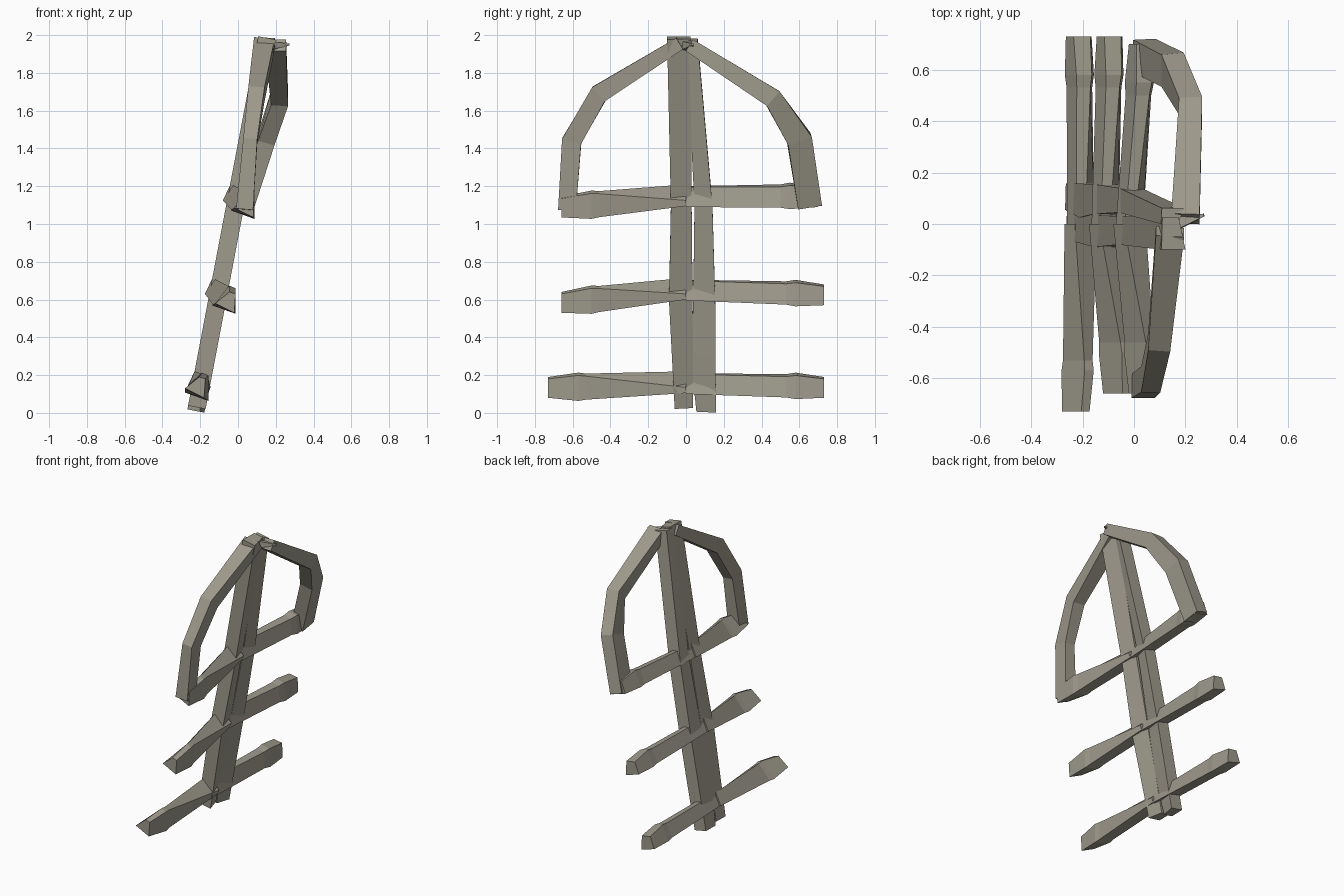
import bpy, bmesh
from mathutils import Vector

if "Cube" in bpy.data.objects:
    bpy.data.objects.remove(bpy.data.objects["Cube"])

bone = bpy.data.materials.new("weathered_bone")
bone.use_nodes = True
COLOUR = (0.34, 0.32, 0.26, 1)
bone.diffuse_color = COLOUR
bone.node_tree.nodes["Principled BSDF"].inputs["Base Color"].default_value = COLOUR


def loft(name, sections):
    """Skin a row of four-cornered sections and cap both ends."""
    bm = bmesh.new()
    rings = [[bm.verts.new(p) for p in section] for section in sections]
    for r, s in zip(rings, rings[1:]):
        for k in range(4):
            n = (k + 1) % 4
            bm.faces.new((r[k], r[n], s[n], s[k]))
    bm.faces.new(rings[0])
    bm.faces.new(rings[-1])
    bmesh.ops.recalc_face_normals(bm, faces=bm.faces)
    mesh = bpy.data.meshes.new(name)
    bm.to_mesh(mesh)
    bm.free()
    mesh.materials.append(bone)
    bpy.context.collection.objects.link(bpy.data.objects.new(name, mesh))


# Twin leaning posts: flat upper side, lower side sloping into a groove
def post(name, front_depth, back_depth, rows):
    sections = []
    for z, front, back in rows:
        x = -0.225 + 0.19 * z
        corners = ((-0.045, front), (front_depth, front),
                   (back_depth, back), (-0.042, back))
        sections.append([(x + dx, y, z - 0.19 * dx) for dx, y in corners])
    loft(name, sections)


post("front_post", 0.048, 0.022, [(0.03, -0.06, 0.038), (0.6, -0.09, 0.035),
                                  (1.1, -0.08, 0.03), (1.985, -0.1, 0.025)])
post("back_post", 0.02, 0.045, [(0.01, 0.055, 0.158), (0.3, 0.025, 0.157),
                                (0.58, 0.038, 0.155), (1.1, 0.045, 0.14),
                                (1.975, 0, 0.062)])

# Rung corner offsets in x and z: left, top, upper right, lower right
FRONT_TIP = ((-0.055, -0.005), (0.02, 0.055), (0.052, 0.045), (0.045, -0.055))
FRONT_BULGE = ((-0.06, -0.03), (0.03, 0.075), (0.065, 0.06), (0.065, -0.075))
FRONT_ROOT = ((-0.06, -0.015), (-0.02, 0.07), (0.065, -0.015), (0.052, -0.045))
BACK_TIP = ((-0.05, -0.025), (-0.02, 0.055), (0.045, 0.045), (0.05, -0.055))
BACK_BULGE = ((-0.055, -0.03), (-0.01, 0.075), (0.05, 0.06), (0.058, -0.065))
BACK_ROOT = ((-0.05, -0.02), (-0.015, 0.06), (0.02, 0.055), (0.055, -0.05))


def rung(name, root, tip, profiles):
    root, tip = Vector(root), Vector(tip)
    length = abs(tip.y - root.y)
    sections = []
    for inset, scale, corners in profiles:
        centre = tip.lerp(root, min(1, inset / length))
        sections.append([centre + Vector((dx, 0, dz)) * scale for dx, dz in corners])
    loft(name, sections)


FRONT = ((0, 1, FRONT_TIP), (0.16, 1, FRONT_BULGE),
         (0.2, 0.92, FRONT_BULGE), (1, 1, FRONT_ROOT))
BACK = ((0, 1, BACK_TIP), (0.15, 1, BACK_BULGE),
        (0.2, 0.88, BACK_BULGE), (1, 1, BACK_ROOT))

for label, root, front, back in (
        ("lower", (-0.21, 0, 0.15), (-0.225, -0.73, 0.135), (-0.215, 0.73, 0.135)),
        ("middle", (-0.115, 0, 0.645), (-0.065, -0.66, 0.585), (-0.095, 0.73, 0.625)),
        ("upper", (-0.02, 0, 1.14), (0.035, -0.66, 1.09), (0.03, 0.7, 1.145))):
    rung(label + "_front_rung", root, front, FRONT)
    rung(label + "_back_rung", root, back, BACK)


# Bowed braces from the upper rung tips to the top of the posts
def brace(name, stations):
    pts = [Vector(s[0]) for s in stations]
    sections = []
    for i, (_, wide, deep) in enumerate(stations):
        t = (pts[min(i + 1, len(pts) - 1)] - pts[max(i - 1, 0)]).normalized()
        u = Vector((1, 0, 0))
        u = (u - t * u.dot(t)).normalized()
        v = u.cross(t)
        sections.append([pts[i] + u * wide * p + v * deep * q
                         for p, q in ((1, 1), (-1, 1), (-1, -1), (1, -1))])
    loft(name, sections)


brace("front_brace", [((0.035, -0.63, 1.075), 0.045, 0.047),
                      ((0.065, -0.605, 1.44), 0.037, 0.052),
                      ((0.098, -0.46, 1.69), 0.043, 0.05),
                      ((0.14, -0.03, 1.957), 0.055, 0.035)])
brace("back_brace", [((0.04, 0.655, 1.1), 0.045, 0.064),
                     ((0.15, 0.6, 1.45), 0.045, 0.066),
                     ((0.22, 0.46, 1.665), 0.045, 0.051),
                     ((0.2, 0.02, 1.945), 0.055, 0.036)])

# Pointed chip where the braces meet
loft("top_chip", [[(0.14, 0.03, 1.96), (0.15, -0.03, 1.97),
                   (0.16, -0.03, 1.92), (0.15, 0.03, 1.91)],
                  [(0.27, 0.04, 1.955), (0.272, 0.03, 1.955),
                   (0.274, 0.03, 1.945), (0.272, 0.04, 1.945)]])
